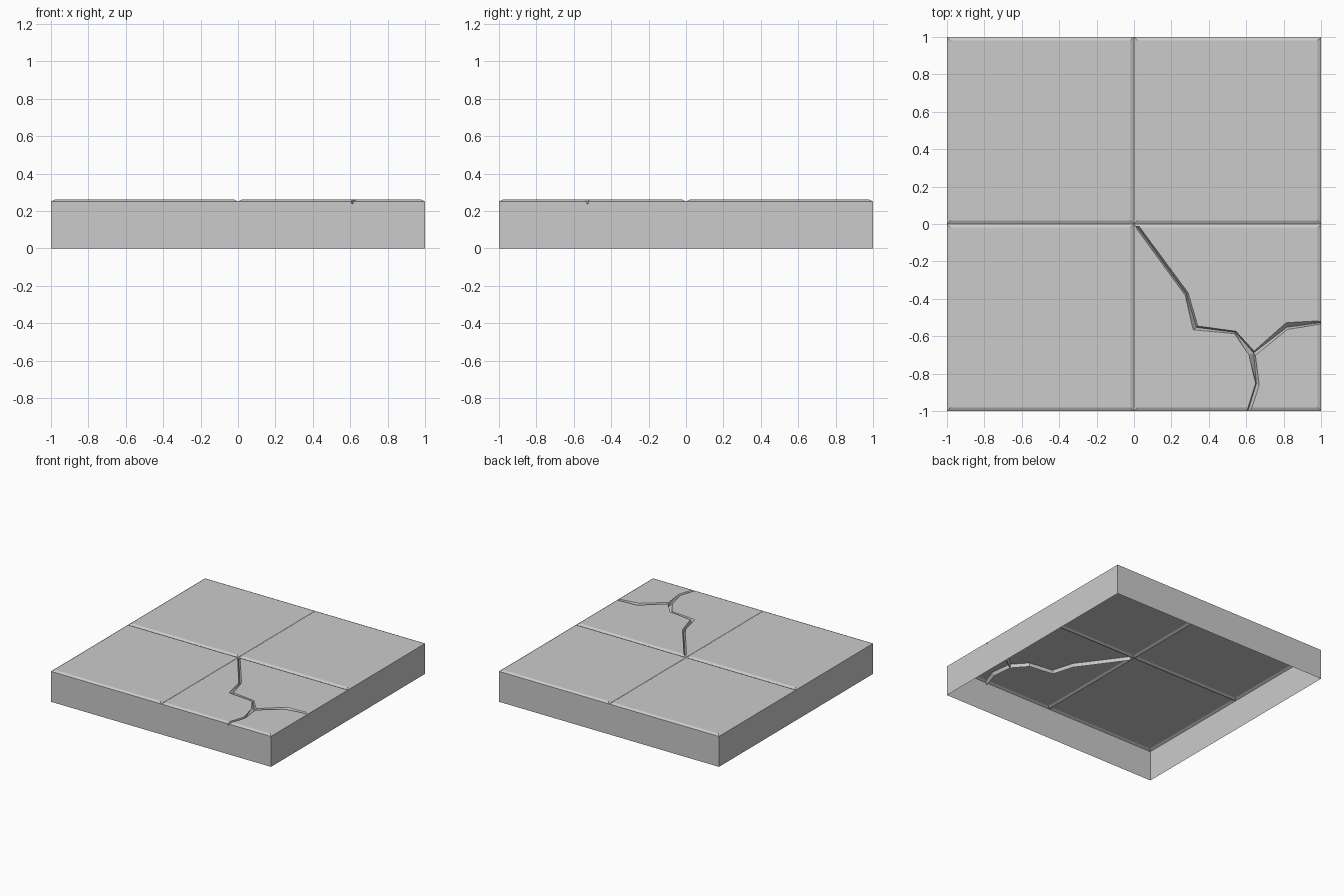
import bpy, bmesh

if "Cube" in bpy.data.objects:
    bpy.data.objects.remove(bpy.data.objects["Cube"])

TOP, EDGE, BEV = 0.26, 0.25, 0.02


def make_object(name, bm):
    bmesh.ops.remove_doubles(bm, verts=bm.verts, dist=1e-5)
    bmesh.ops.recalc_face_normals(bm, faces=bm.faces)
    me = bpy.data.meshes.new(name)
    bm.to_mesh(me)
    bm.free()
    ob = bpy.data.objects.new(name, me)
    bpy.context.collection.objects.link(ob)
    return ob


def add_face(bm, *pts):
    bm.faces.new([bm.verts.new(p) for p in pts])


def square(x, y, inset, z):
    h = 0.5 - inset
    return [(x + sx * h, y + sy * h, z) for sx, sy in ((-1, -1), (1, -1), (1, 1), (-1, 1))]


# Slab: four chamfered tiles sharing one outer skirt
bm = bmesh.new()
for x in (-0.5, 0.5):
    for y in (-0.5, 0.5):
        low, high, base = square(x, y, 0, EDGE), square(x, y, BEV, TOP), square(x, y, 0, 0)
        add_face(bm, *high)
        add_face(bm, *base[::-1])
        for i in range(4):
            j = (i + 1) % 4
            add_face(bm, low[i], low[j], high[j], high[i])
            mid = [(low[i][k] + low[j][k]) / 2 for k in (0, 1)]
            if max(abs(m) for m in mid) > 0.9:      # outer walls only
                add_face(bm, base[i], base[j], low[j], low[i])
slab = make_object("cracked_floor_slab", bm)

# Crack cutter: V-shaped arms meeting at a three-way fork
CT, CB = 0.263, 0.233
A, B, C, J = (0.642, -0.678), (0.613, -0.70), (0.650, -0.703), (0.640, -0.690)
# each section: left edge, right edge, bottom of the V
arms = [
    [((0.003, -0.012), (0.030, -0.014), (0.020, -0.016)),
     ((0.273, -0.382), (0.291, -0.368), (0.282, -0.376)),
     ((0.315, -0.567), (0.342, -0.545), (0.334, -0.553)),
     ((0.538, -0.588), (0.546, -0.573), (0.542, -0.579)), (B, A, J)],
    [(A, C, J), ((0.815, -0.525), (0.820, -0.565), (0.818, -0.552)),
     ((1.02, -0.513), (1.02, -0.532), (1.02, -0.524))],
    [(C, B, J), ((0.671, -0.863), (0.650, -0.850), (0.654, -0.855)),
     ((0.620, -1.02), (0.597, -1.02), (0.603, -1.02))],
]
bm = bmesh.new()
for n, arm in enumerate(arms):
    secs = [((*l, CT), (*r, CT), (*b, CB)) for l, r, b in arm]
    for s, t in zip(secs, secs[1:]):
        for i in range(3):
            j = (i + 1) % 3
            add_face(bm, s[i], s[j], t[j])
            add_face(bm, s[i], t[j], t[i])
    add_face(bm, *(secs[0] if n == 0 else secs[-1]))
add_face(bm, (*A, CT), (*B, CT), (*C, CT))
cutter = make_object("crack_cutter", bm)
cutter.hide_render = True

# Carve the crack, then open the underside
mod = slab.modifiers.new("crack", 'BOOLEAN')
mod.operation, mod.solver, mod.object = 'DIFFERENCE', 'EXACT', cutter
bpy.context.view_layer.update()
carved = bpy.data.meshes.new_from_object(slab.evaluated_get(bpy.context.evaluated_depsgraph_get()))
slab.modifiers.clear()
slab.data = carved
bpy.data.objects.remove(cutter)
bm = bmesh.new()
bm.from_mesh(carved)
bottom = [f for f in bm.faces if all(v.co.z < 0.001 for v in f.verts)]
bmesh.ops.delete(bm, geom=bottom, context='FACES')
bm.to_mesh(carved)
bm.free()
